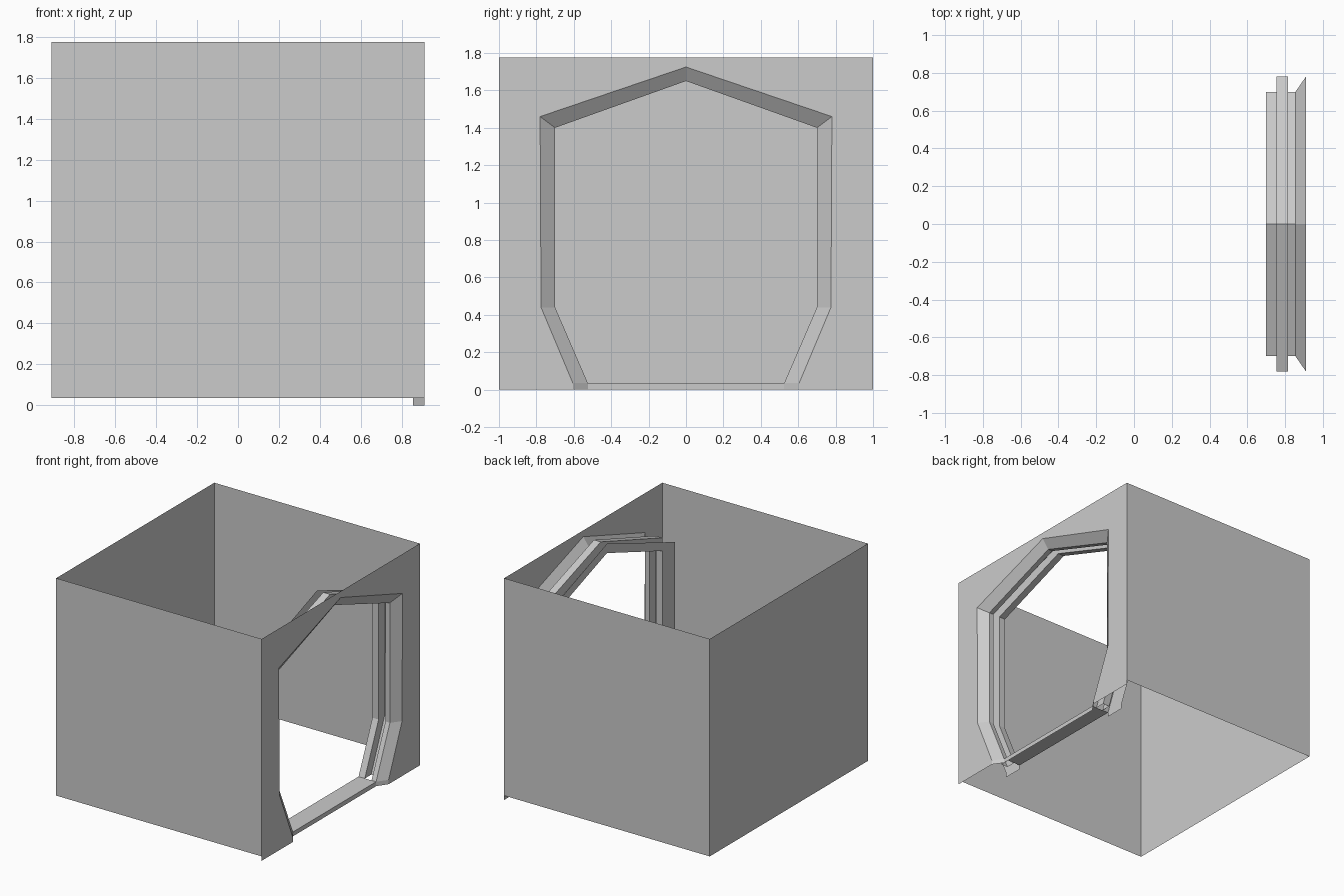
import bpy, bmesh

if "Cube" in bpy.data.objects:
    bpy.data.objects.remove(bpy.data.objects["Cube"])

# Half outlines (y, z), from the floor up to the peak
INNER = [(.525, .035), (.525, .035), (.70, .44), (.70, 1.40), (0, 1.65)]
OUTER = [(.605, .035), (.605, .035), (.775, .44), (.78, 1.46), (0, 1.725)]
INNER_LOW = [(.525, 0)] + INNER[1:]
OUTER_LOW = [(.605, 0)] + OUTER[1:]
FLANGE = [(.685, 0), (.685, .035), (.86, .44), (.86, 1.41), (0, 1.725)]
BORDER = [(1, 0), (1, .035), (1, .44), (1, 1.775), (0, 1.775)]


def full(half, x):
    """Mirror a half outline across y = 0 and place it at x."""
    pts = half + [(-y, z) for y, z in reversed(half[:-1])]
    return [(x, y, z) for y, z in pts]


def make(name, rows):
    """Skin neighbouring rows of points with flat faces."""
    bm = bmesh.new()
    grid = [[bm.verts.new(p) for p in row] for row in rows]
    for a, b in zip(grid, grid[1:]):
        for i in range(len(a) - 1):
            bm.faces.new((a[i], a[i + 1], b[i + 1], b[i]))
    bmesh.ops.remove_doubles(bm, verts=bm.verts, dist=1e-5)
    bmesh.ops.recalc_face_normals(bm, faces=bm.faces)
    mesh = bpy.data.meshes.new(name)
    bm.to_mesh(mesh)
    bm.free()
    obj = bpy.data.objects.new(name, mesh)
    bpy.context.collection.objects.link(obj)
    return obj


# Three plain walls of the open shell
plan = [(.91, -1), (-.91, -1), (-.91, 1), (.91, 1)]
make("plain_walls", [[(x, y, z) for x, y in plan] for z in (.035, 1.775)])

# Wall with the doorway opening
make("doorway_wall", [full(BORDER, .91), full(OUTER_LOW, .91)])

# Splayed outer trim around the opening
make("splayed_trim", [full(OUTER_LOW, .91), full(INNER_LOW, .855)])

# Door lining with a recessed channel for the sliding door
make("door_lining", [full(INNER, .855), full(INNER, .815),
                     full(OUTER, .815), full(OUTER, .755),
                     full(INNER, .755), full(INNER, .70)])

# Flat flange on the room side
make("inner_flange", [full(INNER_LOW, .70), full(FLANGE, .70)])

# Threshold with its front riser
make("threshold", [[(x, y, z) for y in (-.525, .525)]
                   for x, z in ((.70, .035), (.855, .035), (.855, 0))])
